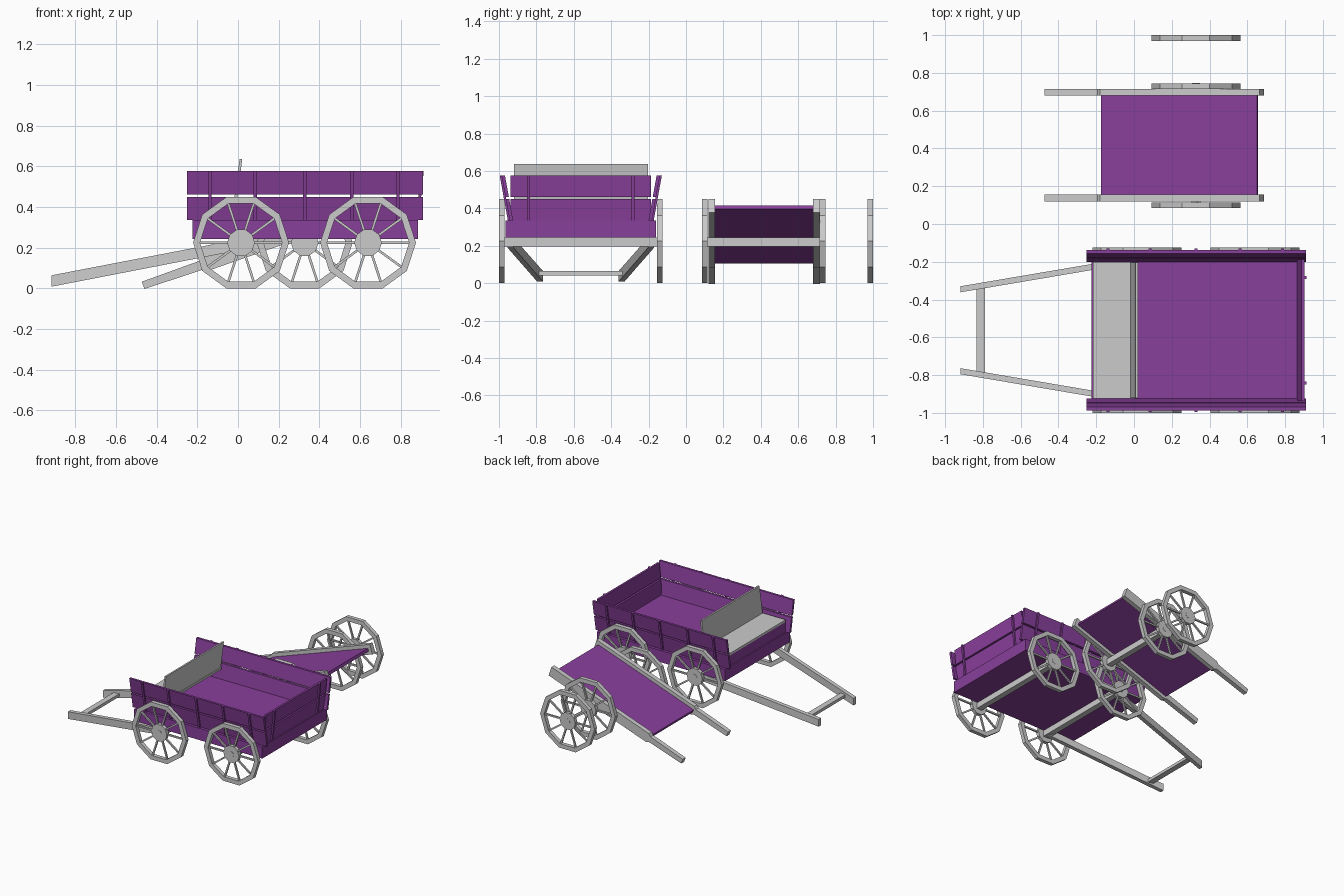
import bpy, bmesh, math

if "Cube" in bpy.data.objects:
    bpy.data.objects.remove(bpy.data.objects["Cube"])

purple = bpy.data.materials.new("purple_paint")
purple.diffuse_color = (0.25, 0.05, 0.33, 1)
purple.use_nodes = True
purple.node_tree.nodes["Principled BSDF"].inputs["Base Color"].default_value = purple.diffuse_color


def finish(name, bm, mat=None):
    bmesh.ops.recalc_face_normals(bm, faces=bm.faces[:])
    me = bpy.data.meshes.new(name)
    bm.to_mesh(me)
    bm.free()
    ob = bpy.data.objects.new(name, me)
    bpy.context.collection.objects.link(ob)
    if mat:
        me.materials.append(mat)
    return ob


def loft(bm, a, b):
    """Solid between two matching closed loops."""
    va, vb = [bm.verts.new(p) for p in a], [bm.verts.new(p) for p in b]
    n = len(a)
    bm.faces.new(va)
    bm.faces.new(vb)
    for i in range(n):
        bm.faces.new((va[i], va[(i + 1) % n], vb[(i + 1) % n], vb[i]))


def prism(name, profile, axis, lo, hi, mat=None):
    """Extrude a 2D profile along y (profile is x,z) or x (profile is y,z)."""
    put = (lambda p, t: (p[0], t, p[1])) if axis == 'y' else (lambda p, t: (t, p[0], p[1]))
    bm = bmesh.new()
    loft(bm, [put(p, lo) for p in profile], [put(p, hi) for p in profile])
    return finish(name, bm, mat)


def box(name, x, y, z, mat=None):
    return prism(name, [(x[0], z[0]), (x[1], z[0]), (x[1], z[1]), (x[0], z[1])], 'y', *y, mat)


def ngon(r, n, y, cx, cz):
    return [(cx + r * math.cos(2 * math.pi * i / n), y, cz + r * math.sin(2 * math.pi * i / n)) for i in range(n)]


# Ten-sided spoked wheel
R, CZ, N = 0.236, 0.2245, 10


def wheel(name, cx, cy):
    bm = bmesh.new()
    loops = [[bm.verts.new(p) for p in ngon(r, N, cy + d, cx, CZ)]
             for r, d in ((R, -.015), (R, .015), (R - .034, .015), (R - .034, -.015))]
    for k in range(4):
        a, b = loops[k], loops[(k + 1) % 4]
        for i in range(N):
            bm.faces.new((a[i], a[(i + 1) % N], b[(i + 1) % N], b[i]))
    # hub and axle cap
    for r, d in ((.068, .0135), (.022, .0155)):
        loft(bm, ngon(r, N, cy - d, cx, CZ), ngon(r, N, cy + d, cx, CZ))
    # spokes
    for i in range(N):
        t = 2 * math.pi * i / N
        c, s = math.cos(t), math.sin(t)
        rings = [[(cx + r * c - s * u, cy + v, CZ + r * s + c * u)
                  for u, v in ((-.006, -.006), (.006, -.006), (.006, .006), (-.006, .006))]
                 for r in (.06, R - .04 + .01)]
        loft(bm, *rings)
    finish(name, bm)


# ---------- Wagon ----------
YC = -0.5625
for cx, label in ((.015, "front"), (.64, "rear")):
    for s in (-1, 1):
        wheel(f"wagon_{label}_wheel", cx, YC + s * .4225)
    box(f"wagon_{label}_axle", (cx - .023, cx + .023), (YC - .41, YC + .41), (.197, .245))

box("wagon_bed", (-.225, .885), (YC - .402, YC + .402), (.243, .335), purple)


def side_y(z):
    return .362 + (z - .335) * .18


PLANKS = ((.335, .45), (.462, .577))
for s in (-1, 1):
    # flared side planks
    for z0, z1 in PLANKS:
        pts = [(YC + s * (side_y(z) + o), z) for z, o in ((z0, 0), (z0, .018), (z1, .018), (z1, 0))]
        prism("wagon_side_plank", pts, 'x', -.252, .91, purple)
    # side battens
    for x in (-.138, .085, .328, .56, .787):
        pts = [(YC + s * (side_y(z) + o), z) for z, o in ((.335, .016), (.335, .028), (.577, .028), (.577, .016))]
        prism("wagon_side_batten", pts, 'x', x - .008, x + .008, purple)


def gate_x(z):
    return .862 + (z - .335) * .1


# leaning tailgate
for z0, z1 in PLANKS:
    pts = [(gate_x(z) + o, z) for z, o in ((z0, 0), (z0, .016), (z1, .016), (z1, 0))]
    prism("tailgate_plank", pts, 'y', YC - .375, YC + .375, purple)
for s in (-1, 1):
    y = YC + s * .279
    pts = [(gate_x(z) + o, z) for z, o in ((.335, .014), (.335, .028), (.577, .028), (.577, .014))]
    prism("tailgate_batten", pts, 'y', y - .008, y + .008, purple)

# driver's seat with leaning back
box("seat_front_panel", (-.215, -.2), (YC - .36, YC + .36), (.335, .415), purple)
box("seat", (-.218, .0), (YC - .36, YC + .36), (.415, .432))
prism("seat_back", [(-.022, .415), (-.007, .415), (.021, .637), (.008, .637)], 'y', YC - .358, YC + .358)

# drawbar poles and crossbar
for s in (-1, 1):
    bm = bmesh.new()
    ends = []
    for x, off, z0, z1 in ((-.918, .217, .008, .064), (.02, .376, .19, .244)):
        y = YC + s * off
        ends.append([(x, y - .016, z0), (x, y + .016, z0), (x, y + .016, z1), (x, y - .016, z1)])
    loft(bm, *ends)
    finish("drawbar_pole", bm)
box("drawbar_crossbar", (-.835, -.79), (YC - .235, YC + .235), (.042, .065))

# ---------- Handcart ----------
for y in (.1, .73):
    wheel("cart_wheel", .328, y)
box("cart_axle", (.305, .351), (.105, .725), (.197, .245))

ang = math.atan(.35)
ca, sa = math.cos(ang), math.sin(ang)


def tilt(pts):
    """Along/across coordinates measured from the raised rear end."""
    return [(.677 + u * ca - v * sa, .415 + u * sa + v * ca) for u, v in pts]


shaft = tilt([(0, -.038), (0, .038), (-.895, .038), (-.915, .022), (-1.212, .019),
              (-1.212, -.019), (-.915, -.024), (-.895, -.038)])
for y in (.138, .698):
    prism("cart_shaft", shaft, 'y', y - .018, y + .018)
prism("cart_platform", tilt([(-.025, -.012), (-.025, .01), (-.9, .01), (-.9, -.012)]), 'y', .152, .684, purple)

# ---------- Spare wheel ----------
wheel("spare_wheel", .328, .985)
